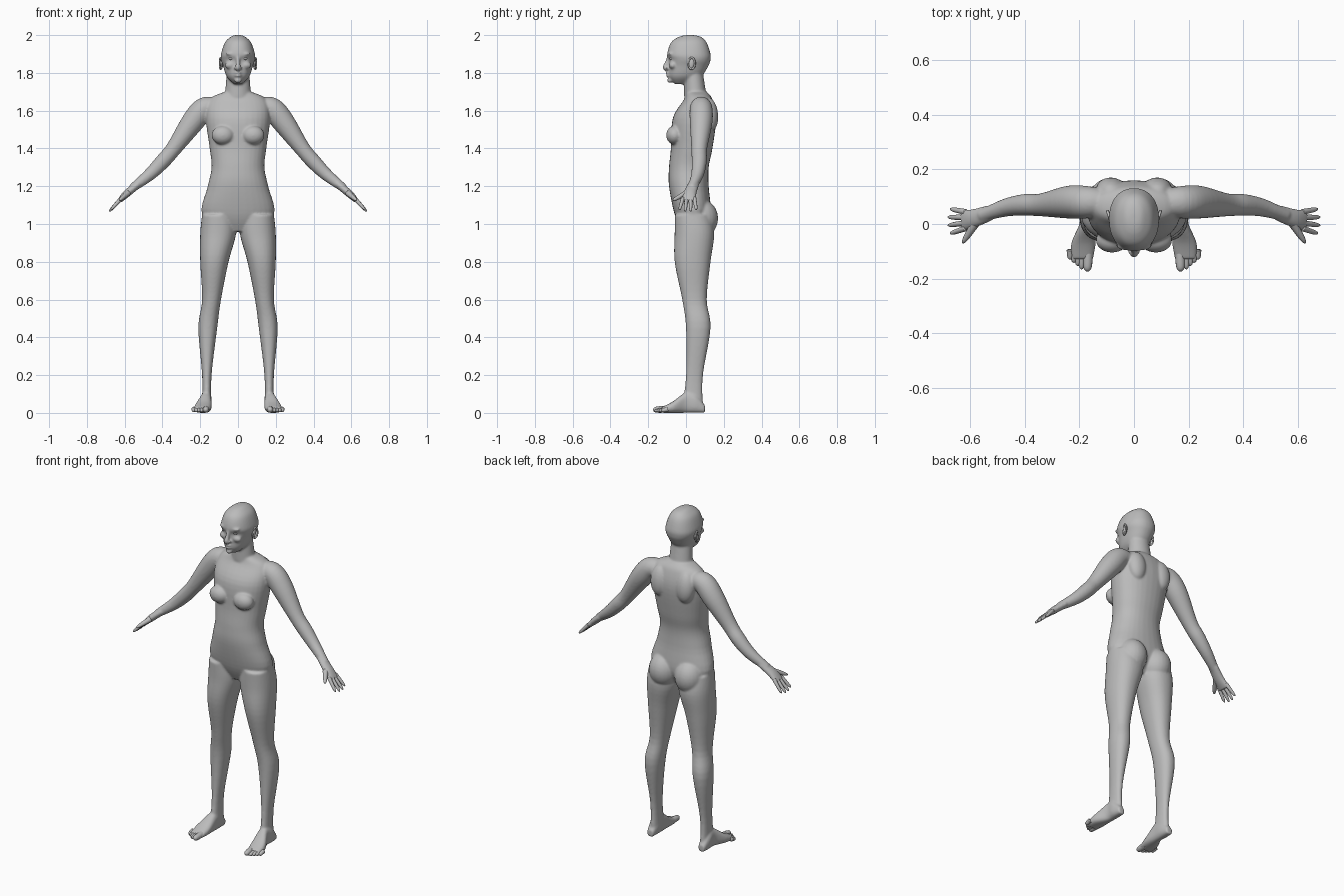
import bpy, bmesh, math
from mathutils import Vector, Matrix

if "Cube" in bpy.data.objects:
    bpy.data.objects.remove(bpy.data.objects["Cube"])

colour = (0.5, 0.5, 0.5, 1)
grey = bpy.data.materials.new("clay grey")
grey.use_nodes = True
grey.diffuse_color = colour
grey.node_tree.nodes["Principled BSDF"].inputs["Base Color"].default_value = colour

X, Y, Z = Vector((1, 0, 0)), Vector((0, 1, 0)), Vector((0, 0, 1))


def spline(rows, steps=5):
    """Catmull-Rom interpolation through rows of numbers."""
    points = [rows[0], *rows, rows[-1]]
    result = []
    for before, start, end, after in zip(points, points[1:], points[2:], points[3:]):
        for i in range(steps):
            t = i / steps
            result.append([q + t * (r - p + t * (2 * p - 5 * q + 4 * r - s + t * (3 * (q - r) + s - p))) / 2
                           for p, q, r, s in zip(before, start, end, after)])
    return result + [list(rows[-1])]


def rounded(value, power):
    return math.copysign(abs(value) ** (2 / power), value)


def tube(bm, rows, side=Y, axis=None, power=2.0, count=32):
    """Loft along x, y, z with one radius, or with a radius across and one along side."""
    rows = spline(rows)
    middles = [Vector(row[:3]) for row in rows]
    last = len(rows) - 1
    rings = []
    for i, (middle, row) in enumerate(zip(middles, rows)):
        along = axis or (middles[min(i + 1, last)] - middles[max(i - 1, 0)]).normalized()
        up = (side - along * side.dot(along)).normalized()
        across = up.cross(along)
        ring = []
        for k in range(count):
            angle = math.tau * k / count
            ring.append(bm.verts.new(middle + across * row[3] * rounded(math.cos(angle), power)
                                     + up * row[-1] * rounded(math.sin(angle), power)))
        rings.append(ring)
    for low, high in zip(rings, rings[1:]):
        for k in range(count):
            bm.faces.new((low[k - 1], low[k], high[k], high[k - 1]))
    bm.faces.new(rings[0])
    bm.faces.new(rings[-1])


def upright(bm, rows, power=2.2):
    """Horizontal sections; each row is z, x min, x max, y front, y back."""
    sections = [((left + right) / 2, (front + back) / 2, z, (right - left) / 2, (back - front) / 2)
                for z, left, right, front, back in rows]
    tube(bm, sections, axis=Z, power=power)


def central(bm, rows):
    """Horizontal sections about the middle; each row is z, half width, y front, y back."""
    upright(bm, [(z, -half, half, front, back) for z, half, front, back in rows])


def blob(bm, centre, radii, tilt=0.0, axis="X"):
    matrix = Matrix.Translation(centre) @ Matrix.Rotation(tilt, 4, axis) @ Matrix.Diagonal((*radii, 1))
    bmesh.ops.create_uvsphere(bm, u_segments=24, v_segments=16, radius=1, matrix=matrix)


def digit(bm, base, tip, base_radius, tip_radius, steps=7):
    """Finger or toe that tapers to a rounded tip."""
    base, tip = Vector(base), Vector(tip)
    rows = []
    for k in range(steps + 1):
        f = math.sin(math.pi / 2 * k / steps)
        taper = base_radius + (tip_radius - base_radius) * f
        rows.append((*base.lerp(tip, f), taper * max(1 - f ** 8, 0.02) ** 0.5))
    tube(bm, rows, count=12)


def finish(name, bm, voxel=0.0):
    """Mirror to both sides, and fuse the parts into one skin if a voxel size is given."""
    bmesh.ops.recalc_face_normals(bm, faces=bm.faces)
    for face in bm.faces:
        face.smooth = True
    mesh = bpy.data.meshes.new(name)
    bm.to_mesh(mesh)
    bm.free()
    mesh.materials.append(grey)
    obj = bpy.data.objects.new(name, mesh)
    bpy.context.collection.objects.link(obj)
    mirror = obj.modifiers.new("both sides", "MIRROR")
    mirror.use_mirror_merge = False
    if voxel:
        skin = obj.modifiers.new("skin", "REMESH")
        skin.mode = "VOXEL"
        skin.voxel_size = voxel
        skin.use_smooth_shade = True
        soften = obj.modifiers.new("soften", "SMOOTH")
        soften.factor = 0.5
        soften.iterations = 10


body = bmesh.new()

# torso, with the neck rising out of it
central(body, [(1.7, .07, 0, .11), (1.66, .15, -.01, .14), (1.56, .17, -.07, .16), (1.4, .15, -.08, .14),
               (1.3, .14, -.09, .12), (1.2, .16, -.09, .12), (1.05, .19, -.06, .13), (.96, .06, -.02, .08)])
tube(body, [(0, .04, 1.8, .06, .05), (0, .05, 1.67, .07, .06)], axis=Z)
blob(body, centre=(.08, -.06, 1.47), radii=(.06, .045, .05))            # breast
blob(body, centre=(.085, .125, 1.58), radii=(.055, .045, .09), tilt=.1)  # shoulder blade
blob(body, centre=(.085, .08, 1.03), radii=(.085, .09, .1))             # buttock

# leg, from hip to heel
upright(body, [(1.05, .02, .19, -.06, .13), (.95, .01, .2, -.06, .15), (.8, .05, .2, -.06, .13),
               (.6, .09, .19, -.02, .11), (.45, .11, .21, 0, .13), (.2, .14, .19, 0, .09),
               (.04, .14, .19, -.02, .09)])

# foot, from heel to ball
foot = [(.1, .15, .19, .04), (.05, .14, .2, .1), (0, .14, .2, .11), (-.07, .14, .23, .06), (-.13, .15, .23, .03)]
tube(body, [((inner + outer) / 2, y, height / 2, (outer - inner) / 2, height / 2)
            for y, inner, outer, height in foot], side=Z, axis=-Y, power=2.5)

# arm and palm
tube(body, [(.12, .08, 1.62, .05), (.18, .08, 1.61, .06), (.24, .08, 1.54, .06), (.34, .07, 1.4, .042),
            (.4, .07, 1.33, .04), (.47, .06, 1.26, .033), (.56, .03, 1.19, .022)])
tube(body, [(.53, .04, 1.21, .02, .03), (.59, .02, 1.16, .02, .035), (.63, .015, 1.12, .012, .042)])

# head
central(body, [(2, .02, 0, .04), (1.99, .04, -.04, .08), (1.96, .07, -.08, .11), (1.9, .09, -.1, .13),
               (1.87, .09, -.09, .13), (1.84, .08, -.09, .12), (1.78, .06, -.09, .08), (1.74, .02, -.06, 0)])
tube(body, [(0, -.09, 1.89, .01), (0, -.1, 1.86, .01), (0, -.11, 1.83, .014), (0, -.1, 1.82, .012)])  # nose
blob(body, centre=(.014, -.1, 1.825), radii=(.009, .012, .008))                    # nostril wing
blob(body, centre=(.036, -.08, 1.9), radii=(.03, .017, .009), tilt=-.1, axis="Y")  # brow
blob(body, centre=(.04, -.07, 1.84), radii=(.03, .02, .02))                        # cheek
for lip_height in (1.785, 1.8):
    blob(body, centre=(0, -.093, lip_height), radii=(.02, .015, .006))
blob(body, centre=(0, -.085, 1.76), radii=(.02, .015, .014))                       # chin
finish("body", body, voxel=0.0055)

# eyes
eyes = bmesh.new()
blob(eyes, centre=(.037, -.074, 1.876), radii=(.014, .014, .008))
finish("eyes", eyes)

# ears: a flat bowl with a raised open rim
ears = bmesh.new()
blob(ears, centre=(.087, .03, 1.85), radii=(.008, .015, .03), tilt=-.2)
rim = []
for k in range(15):
    angle = math.tau * (k - 2) / 16
    rim.append((.092 + .005 * math.sin(angle), .03 + .017 * math.sin(angle), 1.85 + .03 * math.cos(angle), .005))
tube(ears, rim, side=X, count=10)
finish("ears", ears)

# fingers fan out from the palm, longest in the middle
fingers = bmesh.new()
for spread in (-1.5, -.5, .5, 1.5):
    shorter = .004 * spread ** 2
    digit(fingers, base=(.617, .014 + .02 * spread, 1.137),
          tip=(.683 - shorter, .01 + .03 * spread, 1.065 + shorter), base_radius=.011, tip_radius=.008)
digit(fingers, base=(.583, 0, 1.163), tip=(.628, -.07, 1.125), base_radius=.016, tip_radius=.009)  # thumb
finish("fingers", fingers)

# toes: one big toe, the others shorter towards the outside
toes = bmesh.new()
digit(toes, base=(.168, -.1, .02), tip=(.171, -.174, .016), base_radius=.019, tip_radius=.016)
for i in range(4):
    x = .192 + .014 * i
    digit(toes, base=(x, -.095, .02), tip=(x, -.166 + .012 * i, .011), base_radius=.013, tip_radius=.01)
finish("toes", toes)
